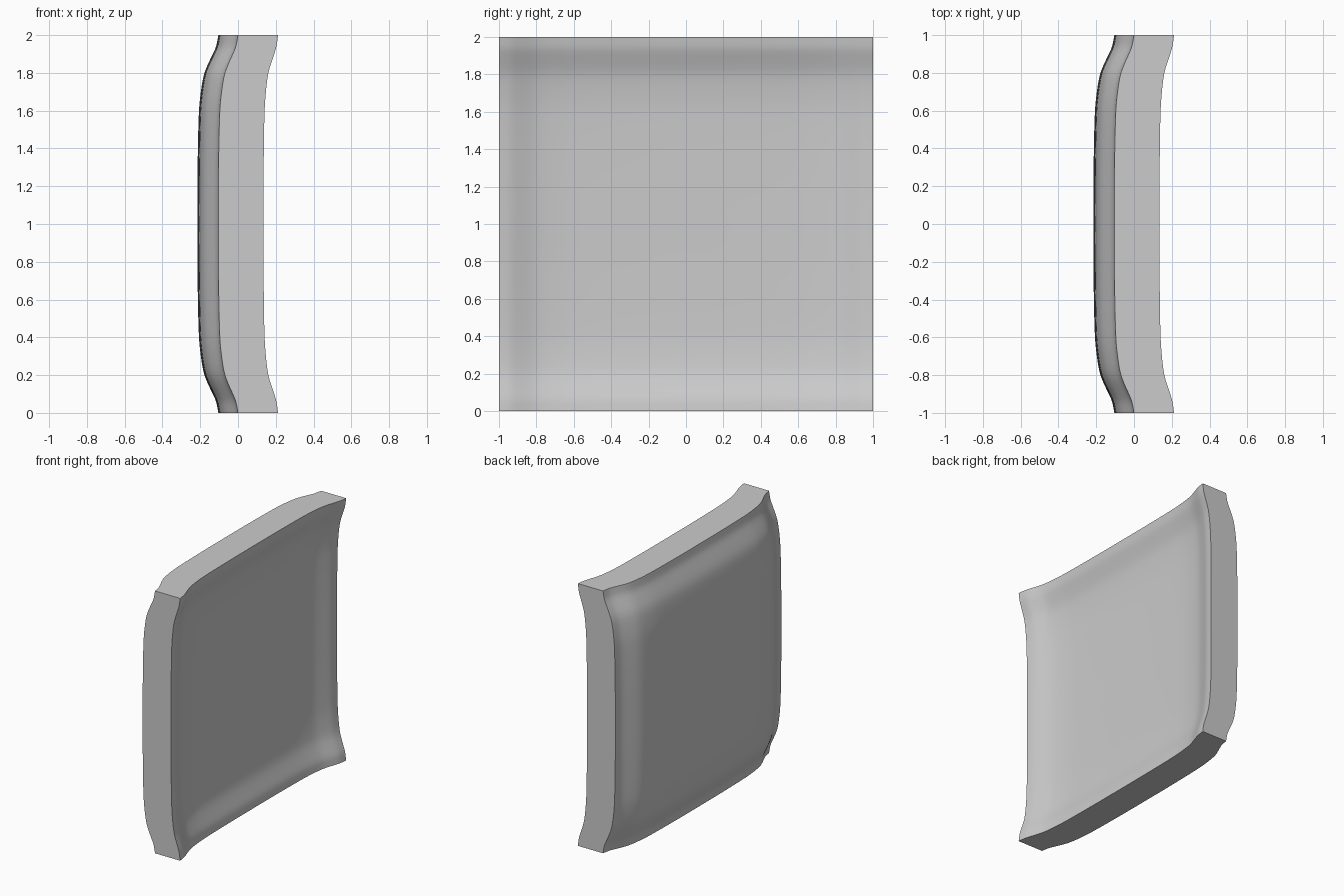
import bpy
import bmesh
import math

if "Cube" in bpy.data.objects:
    bpy.data.objects.remove(bpy.data.objects["Cube"], do_unlink=True)

grey = bpy.data.materials.new("light_grey")
grey.use_nodes = True
colour = (0.6, 0.6, 0.6, 1)
grey.diffuse_color = colour
grey.node_tree.nodes["Principled BSDF"].inputs["Base Color"].default_value = colour

# Bulge profile: distance from the middle line, share of the full bulge
PROFILE = [(0, 1), (0.3, 0.99), (0.6, 0.925), (0.72, 0.81), (0.8, 0.665),
           (0.86, 0.44), (0.9, 0.265), (0.94, 0.11), (1, 0)]


def slope(i):
    if i == 0:
        return 0
    a, b = PROFILE[i - 1], PROFILE[min(i + 1, len(PROFILE) - 1)]
    return (b[1] - a[1]) / (b[0] - a[0])


def bulge(t):
    t = abs(t)
    i = max(k for k in range(len(PROFILE) - 1) if PROFILE[k][0] <= t)
    (t0, v0), (t1, v1) = PROFILE[i:i + 2]
    w, s = t1 - t0, (t - t0) / (t1 - t0)
    return (v0 * (1 + 2 * s) * (1 - s) ** 2 + v1 * s * s * (3 - 2 * s)
            + w * s * (1 - s) * (slope(i) * (1 - s) - slope(i + 1) * s))


# Grid lines packed closer towards the rim
N = 64
lines = [math.sin(math.pi / 2 * (2 * i / N - 1)) for i in range(N + 1)]

bm = bmesh.new()


def skin(rim, depth, extra):
    """Square sheet pushed towards -x by the sum of both bulges."""
    rows = []
    for y in lines:
        row = []
        for z in lines:
            a, b = bulge(y), bulge(z)
            row.append(bm.verts.new((rim - depth * (a + b) - extra * a * b, y, z + 1)))
        rows.append(row)
    return rows


def faces(rows, smooth):
    for r, q in zip(rows, rows[1:]):
        for j in range(len(r) - 1):
            bm.faces.new((r[j], q[j], q[j + 1], r[j + 1])).smooth = smooth


# Convex outer skin and hollow inner skin
outer = skin(0.0, 0.104, 0.007)
inner = skin(0.212, 0.077, 0.008)
faces(outer, True)
faces(inner, True)

# Flat rim on the four sides
for pick in (lambda g: g[0], lambda g: g[-1],
             lambda g: [r[0] for r in g], lambda g: [r[-1] for r in g]):
    faces([pick(outer), pick(inner)], False)

bmesh.ops.recalc_face_normals(bm, faces=bm.faces)
mesh = bpy.data.meshes.new("curved_panel")
bm.to_mesh(mesh)
bm.free()
panel = bpy.data.objects.new("curved_panel", mesh)
bpy.context.collection.objects.link(panel)
mesh.materials.append(grey)

bpy.ops.object.select_all(action="DESELECT")
panel.select_set(True)
bpy.context.view_layer.objects.active = panel
bpy.ops.object.shade_smooth_by_angle(angle=math.radians(40))
